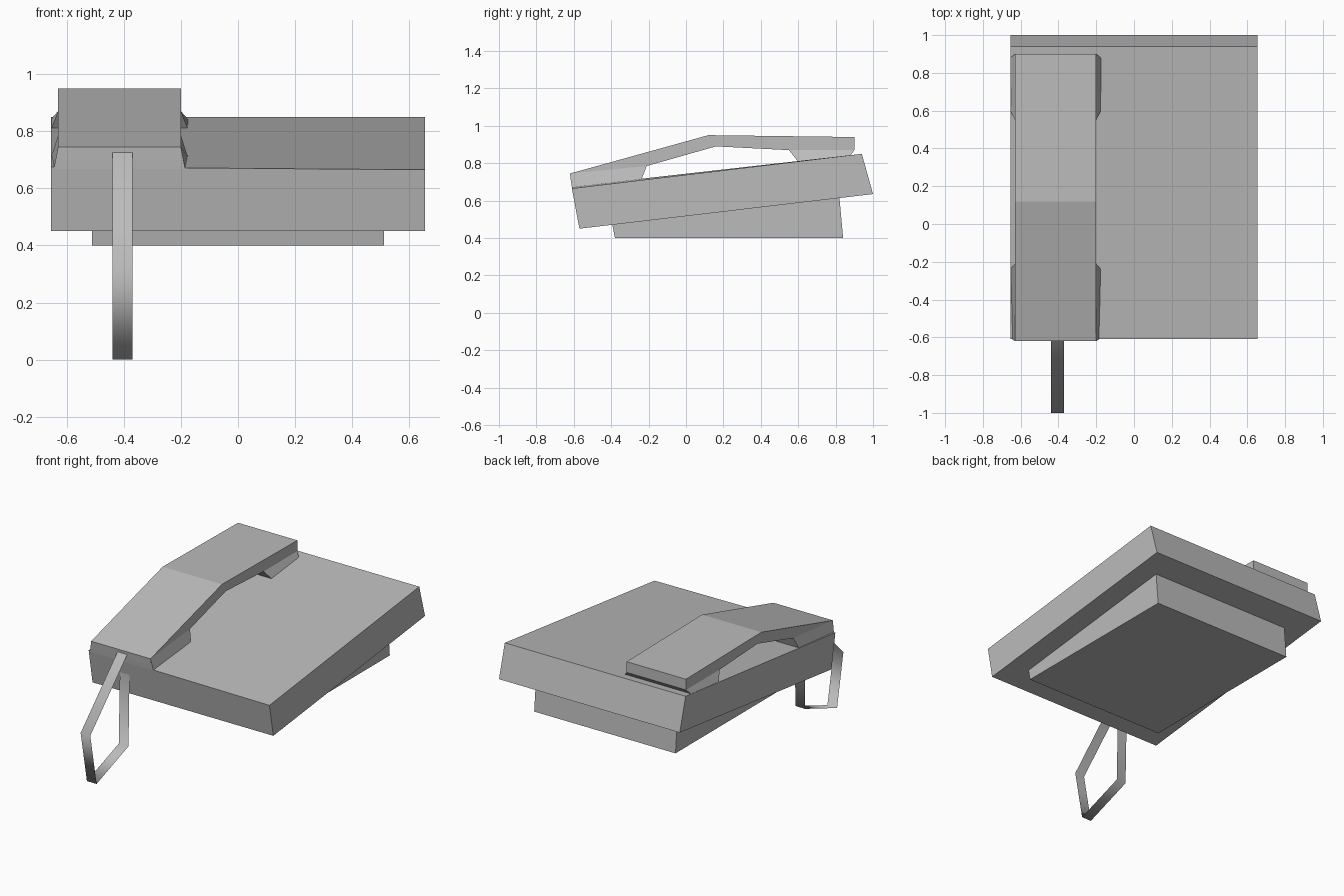
import bpy
import bmesh
import math

cube = bpy.data.objects.get("Cube")
if cube:
    bpy.data.objects.remove(cube, do_unlink=True)

grey = bpy.data.materials.new("plain grey")
grey.use_nodes = True
colour = (0.5, 0.5, 0.5, 1)
grey.diffuse_color = colour
grey.node_tree.nodes["Principled BSDF"].inputs["Base Color"].default_value = colour


def finish(name, bm):
    """Turn a bmesh into a named, shaded object."""
    mesh = bpy.data.meshes.new(name)
    bm.to_mesh(mesh)
    bm.free()
    mesh.materials.append(grey)
    obj = bpy.data.objects.new(name, mesh)
    bpy.context.collection.objects.link(obj)
    return obj


def extrude_profile(name, profile, x0, x1, capped=True):
    """Sweep a (y, z) profile along x; uncapped profiles become thin strips."""
    bm = bmesh.new()
    a = [bm.verts.new((x0, y, z)) for y, z in profile]
    b = [bm.verts.new((x1, y, z)) for y, z in profile]
    n = len(profile)
    for i in range(n if capped else n - 1):
        j = (i + 1) % n
        bm.faces.new((a[i], b[i], b[j], a[j]))
    if capped:
        bm.faces.new(a)
        bm.faces.new(b[::-1])
        bmesh.ops.recalc_face_normals(bm, faces=bm.faces)
    return finish(name, bm)


def flared_cup(name, top, bottom, top_x, front_x, back_x):
    """Tapered block between two sloping (y, z) edges, wider at the bottom."""
    bm = bmesh.new()
    rings = []
    for (front, back), xf, xb in ((top, top_x, top_x), (bottom, front_x, back_x)):
        rings.append([bm.verts.new(p) for p in (
            (xf[0], *front), (xf[1], *front), (xb[1], *back), (xb[0], *back))])
    t, b = rings
    bm.faces.new(t)
    bm.faces.new(b[::-1])
    for i in range(4):
        j = (i + 1) % 4
        bm.faces.new((t[i], b[i], b[j], t[j]))
    bmesh.ops.recalc_face_normals(bm, faces=bm.faces)
    return finish(name, bm)


# Sloping main case, with its front corner under the handset slightly raised
case = extrude_profile(
    "case", [(-0.61, 0.665), (0.94, 0.85), (1.0, 0.635), (-0.57, 0.45)], -0.655, 0.655)
case.data.vertices[0].co.z += 0.01

# Wedge foot
extrude_profile(
    "foot", [(-0.395, 0.475), (0.82, 0.62), (0.84, 0.4), (-0.38, 0.4)], -0.512, 0.512)

# Bent handset grip
grip_x = (-0.63, -0.2)
extrude_profile("handset_grip", [
    (-0.62, 0.745), (0.12, 0.95), (0.9, 0.94), (0.9, 0.87),
    (0.55, 0.87), (0.16, 0.89), (-0.21, 0.785), (-0.615, 0.7)], *grip_x)

# Mouthpiece and earpiece
flared_cup("mouthpiece", ((-0.62, 0.745), (-0.21, 0.785)),
           ((-0.61, 0.668), (-0.24, 0.708)), grip_x, (-0.645, -0.185), (-0.655, -0.175))
flared_cup("earpiece", ((0.55, 0.87), (0.9, 0.87)),
           ((0.6, 0.808), (0.88, 0.842)), grip_x, (-0.655, -0.175), (-0.655, -0.175))

# Flat ribbon cord hanging in a loop
cord = extrude_profile("cord", [
    (-0.617, 0.727), (-1.0, 0.34), (-0.935, 0.0), (-0.605, 0.12), (-0.594, 0.585)],
    -0.44, -0.37, capped=False)

# Smooth the cord over its bends
bpy.ops.object.select_all(action='DESELECT')
cord.select_set(True)
bpy.context.view_layer.objects.active = cord
bpy.ops.object.shade_smooth_by_angle(angle=math.radians(100))
